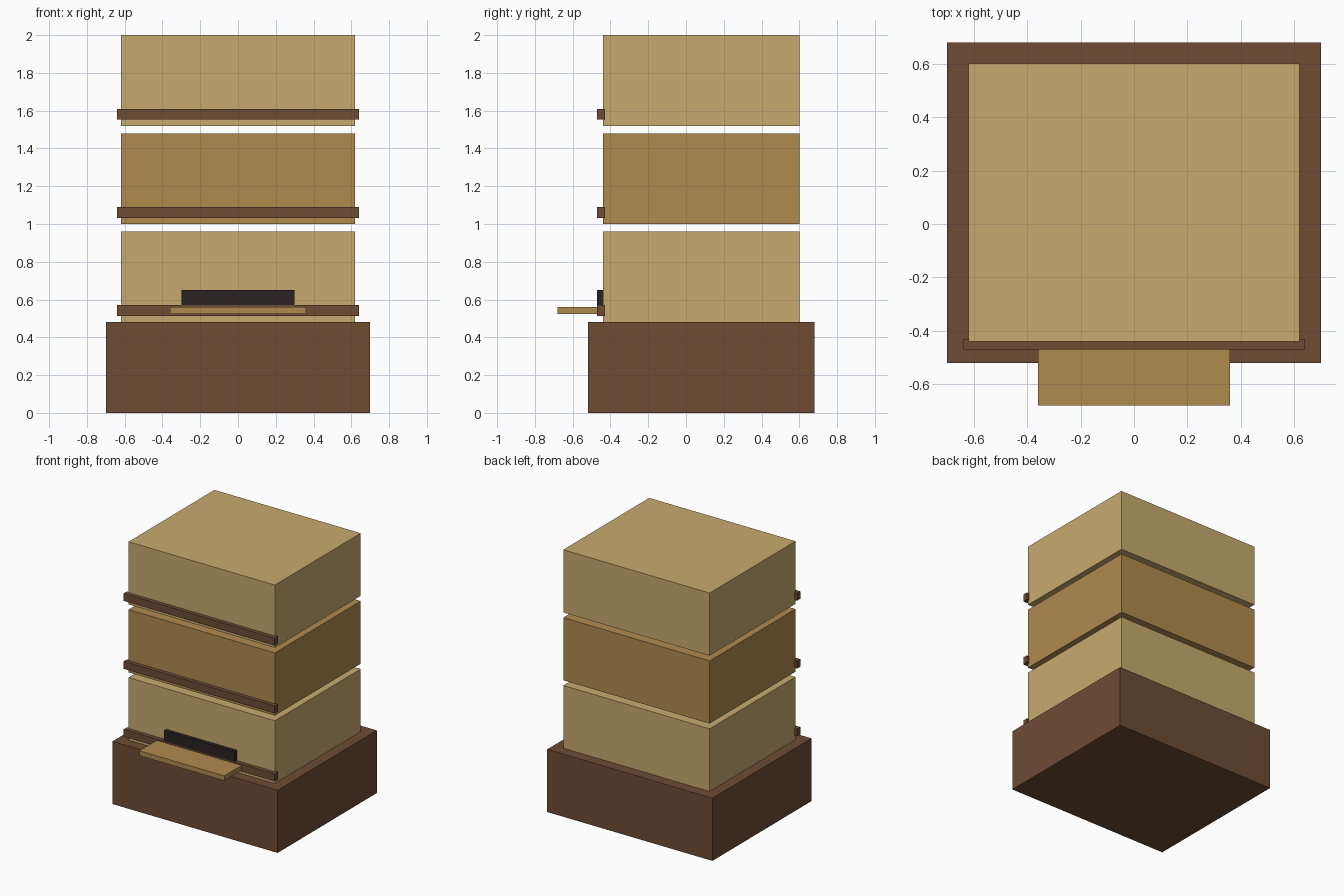
import bpy

if "Cube" in bpy.data.objects:
    bpy.data.objects.remove(bpy.data.objects["Cube"])


def material(name, rgb):
    m = bpy.data.materials.new(name)
    m.diffuse_color = (*rgb, 1.0)
    m.use_nodes = True
    m.node_tree.nodes["Principled BSDF"].inputs["Base Color"].default_value = m.diffuse_color
    return m


PALE = material("pale_wood", (0.578, 0.402, 0.156))
HONEY = material("honey_wood", (0.434, 0.254, 0.076))
BROWN = material("dark_brown_wood", (0.156, 0.072, 0.034))
BLACK = material("entrance_black", (0.023, 0.016, 0.016))


def box(name, half_width, y, z, mat):
    """Box centred on x, spanning the given y and z ranges."""
    bpy.ops.mesh.primitive_cube_add(
        size=1, location=(0, (y[0] + y[1]) / 2, (z[0] + z[1]) / 2))
    ob = bpy.context.object
    ob.name = name
    ob.scale = (2 * half_width, y[1] - y[0], z[1] - z[0])
    bpy.ops.object.transform_apply(location=False, rotation=False, scale=True)
    ob.data.materials.append(mat)
    return ob


# Wide plinth
box("base", 0.70, (-0.52, 0.68), (0, 0.48), BROWN)

# Three stacked boxes with gaps, each with a front rail
for i, (level, mat) in enumerate(zip(("lower", "middle", "upper"),
                                     (PALE, HONEY, PALE))):
    z = 0.48 + 0.52 * i
    box(level + "_box", 0.62, (-0.44, 0.60), (z, z + 0.48), mat)
    box(level + "_rail", 0.64, (-0.47, -0.43), (z + 0.033, z + 0.09), BROWN)

# Entrance slot and landing board
box("entrance_slot", 0.30, (-0.47, -0.44), (0.57, 0.65), BLACK)
box("landing_board", 0.36, (-0.68, -0.46), (0.523, 0.56), HONEY)
